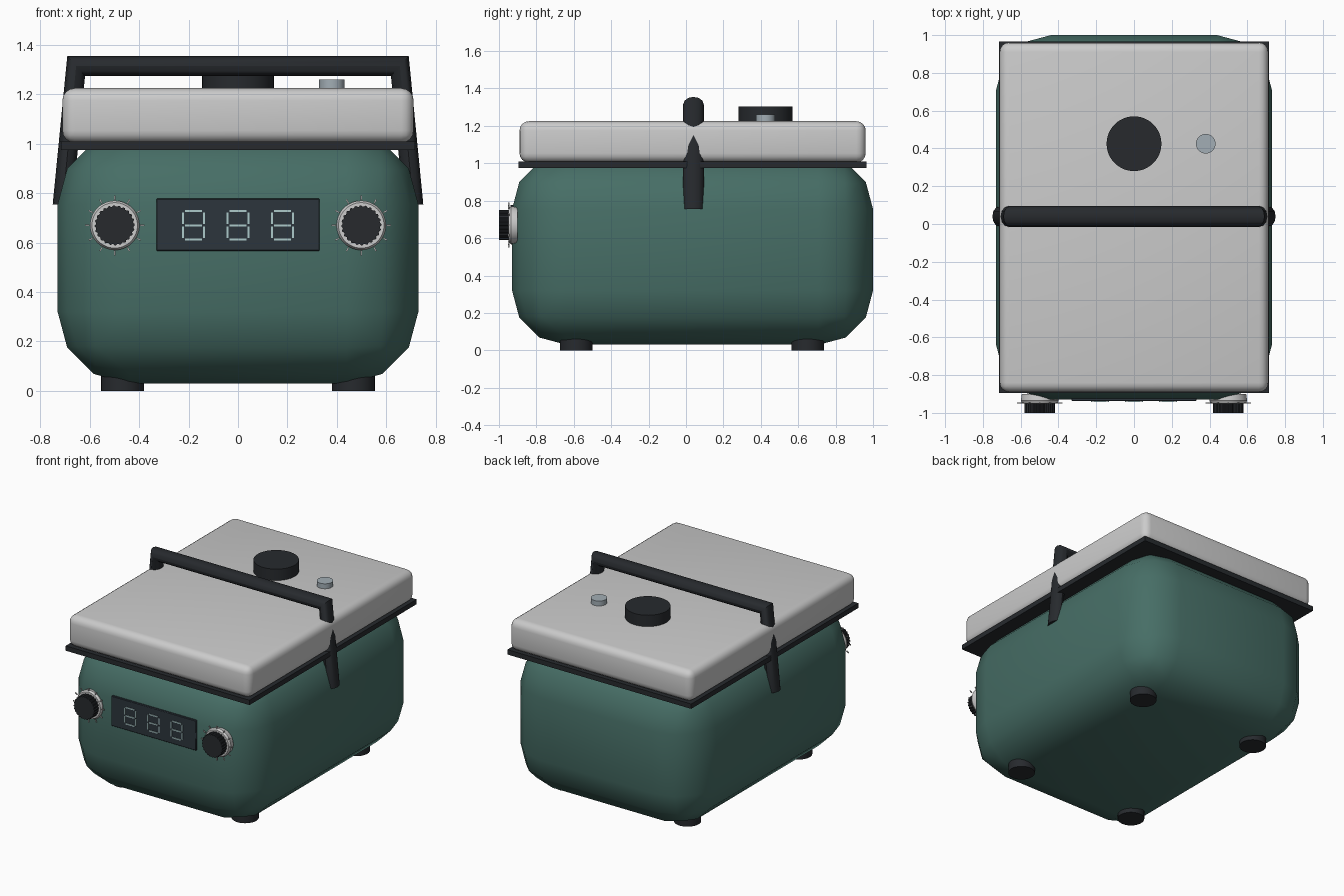
import bpy, bmesh
from math import sin, cos, pi
from mathutils import Matrix

if "Cube" in bpy.data.objects:
    bpy.data.objects.remove(bpy.data.objects["Cube"])


def material(name, rgb):
    m = bpy.data.materials.new(name)
    m.diffuse_color = (*rgb, 1)
    m.use_nodes = True
    m.node_tree.nodes["Principled BSDF"].inputs["Base Color"].default_value = m.diffuse_color
    return m


GREEN = material("green_enamel", (0.062, 0.155, 0.132))
DARK = material("dark_plastic", (0.02, 0.023, 0.027))
SCREEN = material("screen", (0.025, 0.035, 0.045))
STEEL = material("steel", (0.36, 0.42, 0.46))
GLOW = material("segments", (0.42, 0.6, 0.6))


def finish(bm, name, mat=None, angle=0.7):
    bmesh.ops.recalc_face_normals(bm, faces=bm.faces[:])
    me = bpy.data.meshes.new(name)
    bm.to_mesh(me)
    bm.free()
    ob = bpy.data.objects.new(name, me)
    bpy.context.collection.objects.link(ob)
    if mat:
        me.materials.append(mat)
    bpy.ops.object.select_all(action='DESELECT')
    ob.select_set(True)
    bpy.context.view_layer.objects.active = ob
    bpy.ops.object.shade_smooth_by_angle(angle=angle)
    return ob


def add_box(bm, lo, hi, rot=Matrix()):
    c = [(a + b) / 2 for a, b in zip(lo, hi)]
    s = [b - a for a, b in zip(lo, hi)]
    bmesh.ops.create_cube(bm, size=1, matrix=rot @ Matrix.Translation(c) @ Matrix.Diagonal((*s, 1)))


def box(name, lo, hi, mat=None, bevel=0, segs=3):
    bm = bmesh.new()
    add_box(bm, lo, hi)
    if bevel:
        bmesh.ops.bevel(bm, geom=bm.edges[:], offset=bevel, segments=segs,
                        profile=0.5, affect='EDGES')
    return finish(bm, name, mat)


def lathe(name, profile, loc, mat=None, n=48, front=False, rib=0):
    """Rings of (radius, height) about z, or about -y when front; rib alternates radius."""
    bm = bmesh.new()
    rings = []
    for r, h in profile:
        ring = []
        for i in range(n):
            a = 2 * pi * i / n
            q = r - (rib if i % 4 > 1 else 0)
            x, y, z = q * cos(a), q * sin(a), h
            if front:
                x, y, z = x, -z, y
            ring.append(bm.verts.new((x + loc[0], y + loc[1], z + loc[2])))
        rings.append(ring)
    for a, b in zip(rings, rings[1:]):
        for i in range(n):
            bm.faces.new((a[i], a[(i + 1) % n], b[(i + 1) % n], b[i]))
    bm.faces.new(rings[0])
    bm.faces.new(rings[-1])
    return finish(bm, name, mat, 0.5)


# Body, gasket and lid
box("body", (-0.73, -0.93, 0.03), (0.73, 1.0, 1.045), GREEN, 0.29, 3)
box("gasket", (-0.716, -0.895, 0.976), (0.716, 0.965, 1.01), DARK)
box("lid", (-0.711, -0.89, 1.004), (0.711, 0.961, 1.225), None, 0.05, 4)

# Lid knob and release button
lathe("lid_knob", [(0.145, 0), (0.145, 0.085)], (0, 0.425, 1.22), DARK)
lathe("lid_button", [(0.052, 0), (0.052, 0.035)], (0.38, 0.425, 1.225), STEEL, 32)

# Feet
for sx in (-1, 1):
    for y in (-0.587, 0.65):
        lathe("foot", [(0.087, 0), (0.087, 0.065)], (sx * 0.467, y, 0), DARK, 32)

# Carry handle: elliptical section swept over a mitred arch with splayed legs
bm = bmesh.new()
N = 12
rings = []
for x, z, dx, dz in ((-0.71, 0.755, -0.04, 0), (-0.655, 1.315, -0.036, 0.04),
                     (0.655, 1.315, 0.036, 0.04), (0.71, 0.755, 0.04, 0)):
    rings.append([bm.verts.new((x + dx * cos(2 * pi * i / N), 0.04 + 0.055 * sin(2 * pi * i / N),
                                z + dz * cos(2 * pi * i / N))) for i in range(N)])
for a, b in zip(rings, rings[1:]):
    for i in range(N):
        bm.faces.new((a[i], a[(i + 1) % N], b[(i + 1) % N], b[i]))
bm.faces.new(rings[0])
bm.faces.new(rings[-1])
finish(bm, "handle", DARK)

# Control dials with bezel, ribbed grip and tick marks
for sx in (-1, 1):
    x, z = sx * 0.499, 0.67
    lathe("dial_bezel", [(0.095, 0), (0.1, 0.035), (0.092, 0.05), (0.07, 0.05)],
          (x, -0.9, z), None, 48, True)
    lathe("dial_grip", [(0.081, 0), (0.081, 0.055)], (x, -0.945, z), DARK, 96, True, 0.005)
    bm = bmesh.new()
    for k in range(12):
        rot = Matrix.Translation((x, 0, z)) @ Matrix.Rotation(k * pi / 6, 4, 'Y')
        add_box(bm, (-0.003, -0.951, 0.102), (0.003, -0.945, 0.121), rot)
    finish(bm, "dial_ticks")

# Display panel with three seven-segment digits
box("display", (-0.33, -0.938, 0.567), (0.33, -0.92, 0.778), SCREEN, 0.003, 1)
bm = bmesh.new()
for cx in (-0.18, 0, 0.18):
    for z in (0.613, 0.67, 0.728):
        add_box(bm, (cx - 0.035, -0.943, z - 0.004), (cx + 0.035, -0.936, z + 0.004))
    for sx in (-1, 1):
        for z in (0.642, 0.699):
            add_box(bm, (cx + sx * 0.043 - 0.004, -0.943, z - 0.023),
                    (cx + sx * 0.043 + 0.004, -0.936, z + 0.023))
finish(bm, "display_segments", GLOW)
